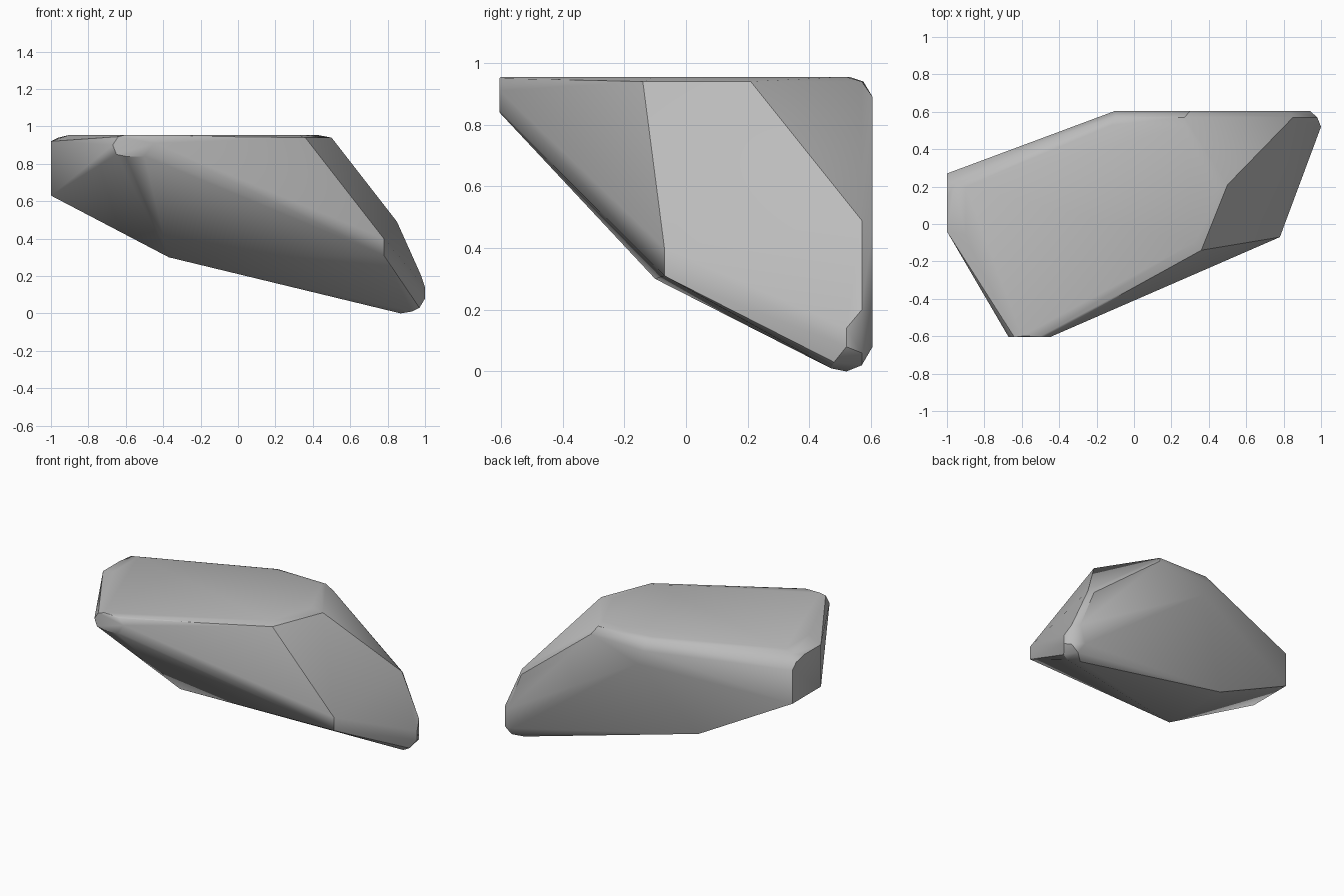
import bpy
import bmesh
import math

# Remove the default object
default_cube = bpy.data.objects.get("Cube")
if default_cube is not None:
    bpy.data.objects.remove(default_cube, do_unlink=True)


def make_material(name, level):
    """Flat grey material shown the same in viewport and render."""
    material = bpy.data.materials.new(name)
    colour = (level, level, level, 1)
    material.diffuse_color = colour
    material.use_nodes = True
    shader = material.node_tree.nodes["Principled BSDF"]
    shader.inputs["Base Color"].default_value = colour
    shader.inputs["Roughness"].default_value = 0.9
    return material


def at_height(z, outline):
    """Points of a horizontal outline."""
    return [(x, y, z) for x, y in outline]


def at_depth(y, outline):
    """Points of an outline facing front or back."""
    return [(x, y, z) for x, z in outline]


def at_side(x, outline):
    """Points of an outline facing sideways."""
    return [(x, y, z) for y, z in outline]


def hull_object(name, points, material, smooth_angle):
    """Wrap the points in one faceted convex shell."""
    bm = bmesh.new()
    for point in points:
        bm.verts.new(point)
    result = bmesh.ops.convex_hull(bm, input=bm.verts[:])
    unused = [v for v in bm.verts if not v.link_faces]
    bmesh.ops.delete(bm, geom=unused, context="VERTS")
    bmesh.ops.dissolve_limit(bm, angle_limit=math.radians(2),
                             verts=bm.verts[:], edges=bm.edges[:])
    bmesh.ops.recalc_face_normals(bm, faces=bm.faces[:])

    mesh = bpy.data.meshes.new(name)
    bm.to_mesh(mesh)
    bm.free()
    mesh.materials.append(material)
    rock = bpy.data.objects.new(name, mesh)
    bpy.context.collection.objects.link(rock)

    # Soft worn edges, crisp broken edges
    bpy.ops.object.select_all(action="DESELECT")
    rock.select_set(True)
    bpy.context.view_layer.objects.active = rock
    bpy.ops.object.shade_smooth_by_angle(angle=math.radians(smooth_angle))
    return rock


# Flat top and the slightly lower rim around it
top_face = at_height(.955, [(-.9, .2), (-.12, .53), (.27, .52), (.42, .2),
                            (.32, -.1), (-.5, -.6), (-.6, -.6), (-.9, -.06)])
top_rim = at_height(.94, [(-.96, .21), (-.1, .575), (.27, .57),
                          (.5, .21), (.36, -.14)])

# Broken-off end facets
front_facet = at_depth(-.605, [(-.67, .9), (-.64, .945), (-.48, .95), (-.45, .91),
                               (-.47, .85), (-.5, .84), (-.6, .84), (-.65, .85)])
side_facet = at_side(-1, [(-.04, .63), (-.04, .92), (.14, .92),
                          (.23, .9), (.27, .86), (.27, .63)])

# Upright back face with its worn upper edge
back_face = at_depth(.605, [(-.1, .88), (-.05, .78), (.3, .89),
                            (.83, .47), (.94, .2), (.9, .08)])
back_edge = at_depth(.57, [(.85, .49), (.98, .2), (.98, .06), (.93, .02)])

# Rounded low tip
tip = [(1, .52, .14), (1, .52, .08), (.97, .48, .03),
       (.93, .47, .01), (.87, .52, 0)]

# Side corner and underside ridge
side_corner = at_side(.78, [(-.07, .4), (-.07, .31)])
under_ridge = at_side(-.37, [(-.1, .3), (.39, .3)])

stone = make_material("stone grey", .5)
hull_object("rock", top_face + top_rim + front_facet + side_facet + back_face
            + back_edge + tip + side_corner + under_ridge, stone, 35)
